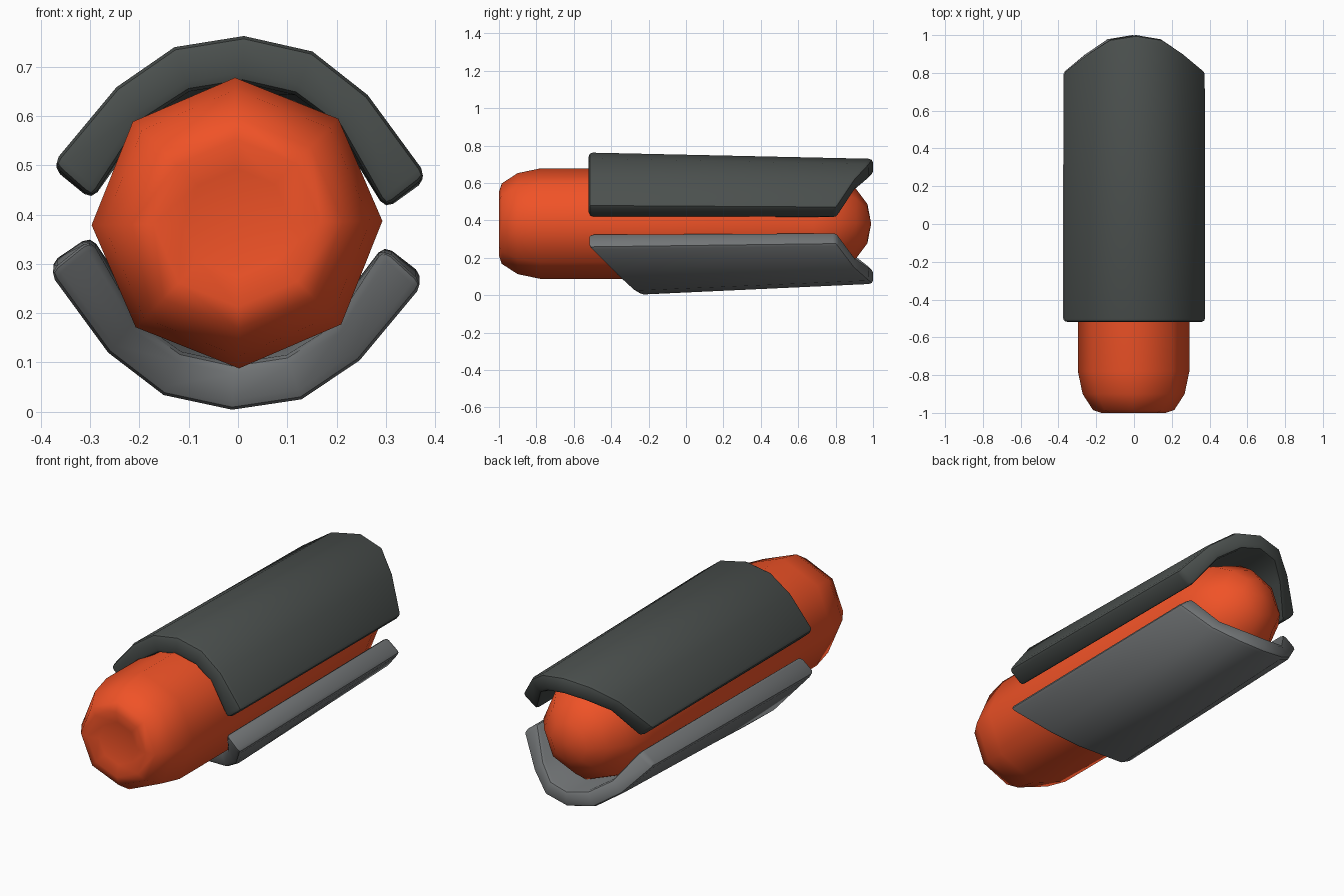
import bpy, bmesh, math

if "Cube" in bpy.data.objects:
    bpy.data.objects.remove(bpy.data.objects["Cube"])

CZ = 0.383   # height of the long axis


def material(name, rgb):
    m = bpy.data.materials.new(name)
    m.diffuse_color = (*rgb, 1)
    m.use_nodes = True
    m.node_tree.nodes["Principled BSDF"].inputs["Base Color"].default_value = m.diffuse_color
    return m


def finish(name, bm, mat, angle, bevel=0):
    bmesh.ops.recalc_face_normals(bm, faces=bm.faces)
    me = bpy.data.meshes.new(name)
    bm.to_mesh(me)
    bm.free()
    ob = bpy.data.objects.new(name, me)
    bpy.context.collection.objects.link(ob)
    me.materials.append(mat)
    bpy.context.view_layer.objects.active = ob
    ob.select_set(True)
    if bevel:
        b = ob.modifiers.new("Bevel", 'BEVEL')
        b.width = bevel
        b.segments = 2
        b.limit_method = 'ANGLE'
        b.angle_limit = math.radians(40)
        bpy.ops.object.modifier_apply(modifier=b.name)
    bpy.ops.object.shade_smooth_by_angle(angle=math.radians(angle))
    ob.select_set(False)


orange = material("orange", (0.87, 0.085, 0.02))
dark = material("dark_grey", (0.07, 0.08, 0.076))
grey = material("mid_grey", (0.17, 0.18, 0.185))

# Eight-sided capsule body, turned around the y axis
profile = [(-1.0, 0.17), (-0.985, 0.215), (-0.9, 0.27), (-0.78, 0.295),
           (0.68, 0.295), (0.82, 0.25), (0.91, 0.185), (0.97, 0.105)]
bm = bmesh.new()
rings = []
for y, r in [(-0.985, 0.11)] + profile:
    ring = []
    for k in range(8):
        a = k * math.pi / 4 + math.radians(0.8)
        ring.append(bm.verts.new((r * math.cos(a) - 0.002, y, CZ + r * math.sin(a))))
    rings.append(ring)
for r0, r1 in zip(rings, rings[1:]):
    for k in range(8):
        bm.faces.new((r0[k], r0[(k + 1) % 8], r1[(k + 1) % 8], r1[k]))
bm.faces.new(rings[0])
tip = bm.verts.new((-0.002, 0.99, CZ))
for k in range(8):
    bm.faces.new((rings[-1][k], rings[-1][(k + 1) % 8], tip))
finish("capsule_body", bm, orange, 60)

# Half cross-section of a shell, from its crown to its side edge
OUTER = [(0, 0.38), (0.14, 0.353), (0.255, 0.268), (0.38, 0.108)]
INNER = [(0, 0.285), (0.107, 0.264), (0.2, 0.2), (0.298, 0.04)]


def shell(name, side, front, rear, taper, y_ref, mat):
    """Curved cover; front and rear give the end y from crown to side edge."""
    def full(half):
        return [(-x, z) for x, z in half[:0:-1]] + half
    section = full(OUTER) + full(INNER)[::-1]
    roll = math.radians(-1.8)
    bm = bmesh.new()

    def loop(ends):
        ys = ends[:0:-1] + ends
        verts = []
        for (x, z), y in zip(section, ys + ys[::-1]):
            z *= side * (1 - taper * (y - y_ref))
            verts.append(bm.verts.new((x * math.cos(roll) - z * math.sin(roll), y,
                                       CZ + x * math.sin(roll) + z * math.cos(roll))))
        return verts

    a, b = loop(front), loop(rear)
    n = len(section)
    for k in range(n):
        j = (k + 1) % n
        bm.faces.new((a[k], a[j], b[j], b[k]))
    for ring in (a, b):
        for k in range(n // 2 - 1):
            bm.faces.new((ring[k], ring[k + 1], ring[n - 2 - k], ring[n - 1 - k]))
    finish(name, bm, mat, 40, 0.02)


# Upper and lower covers
REAR = [1.0, 0.978, 0.905, 0.805]
shell("upper_shell", 1, [-0.52] * 4, REAR, 0.058, -0.52, dark)
shell("lower_shell", -1, [-0.25, -0.285, -0.37, -0.525], REAR, 0.122, -0.25, grey)
